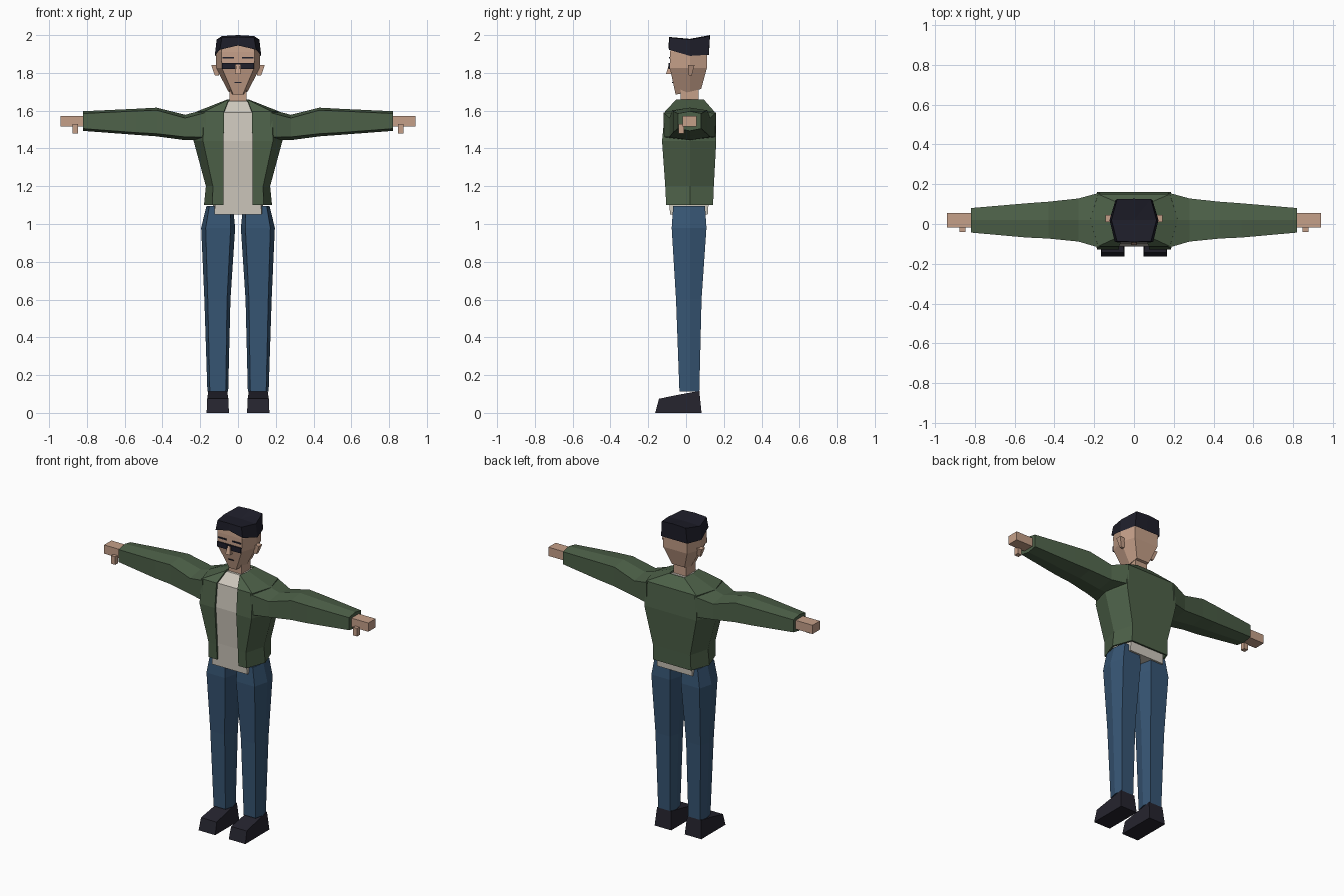
import bpy


def material(name, rgb):
    m = bpy.data.materials.new(name)
    m.diffuse_color = (*rgb, 1)
    return m


SKIN = material("skin", (0.56, 0.35, 0.25))
GREEN = material("jacket_green", (0.075, 0.12, 0.066))
CREAM = material("shirt_cream", (0.62, 0.58, 0.51))
DENIM = material("denim_blue", (0.038, 0.092, 0.175))
HAIR = material("hair_black", (0.013, 0.013, 0.023))
SHOE = material("shoe_black", (0.018, 0.017, 0.027))


def build(name, verts, faces, mat, mirror=False):
    me = bpy.data.meshes.new(name)
    me.from_pydata(verts, [], faces)
    me.materials.append(mat)
    ob = bpy.data.objects.new(name, me)
    bpy.context.collection.objects.link(ob)
    if mirror:
        ob.modifiers.new("mirror", 'MIRROR').merge_threshold = 0.0005
    return ob


def skin_rows(rows, closed):
    """Quads between successive rows of points, counter-clockwise seen from above."""
    n = len(rows[0])
    faces = []
    for k in range(len(rows) - 1):
        for i in range(n if closed else n - 1):
            j = (i + 1) % n
            faces.append((k * n + i, k * n + j, (k + 1) * n + j, (k + 1) * n + i))
    return [p for r in rows for p in r], faces


def hex_loft(name, sections, mat, mirror=False, along_x=False, ridge=0.02):
    """Sections: position, centre, ridge half width, flat half width, front y, back y."""
    rows = []
    for t, c, r, w, y0, y1 in sections:
        ring = [(c - w, y0), (c + w, y0), (c + r, ridge),
                (c + w, y1), (c - w, y1), (c - r, ridge)]
        if along_x:
            rows.append([(t, y, a) for a, y in reversed(ring)][::-1])
        else:
            rows.append([(a, y, t) for a, y in ring])
    v, f = skin_rows(rows, True)
    f += [tuple(range(5, -1, -1)), tuple(range(len(v) - 6, len(v)))]
    if along_x:
        f = [q[::-1] for q in f]
    return build(name, v, f, mat, mirror)


def block(name, x, y, z, mat, mirror=False, top=None):
    """Box from ranges; top optionally gives other x and y ranges for the upper face."""
    rows = []
    for (xx, yy), h in zip(((x, y), top or (x, y)), z):
        rows.append([(xx[0], yy[0], h), (xx[1], yy[0], h),
                     (xx[1], yy[1], h), (xx[0], yy[1], h)])
    v, f = skin_rows(rows, True)
    f += [(3, 2, 1, 0), (4, 5, 6, 7)]
    return build(name, v, f, mat, mirror)


# Jacket body: right half with open front, mirrored and thickened inwards
rows = []
for z, gap, w, r, y0, y1 in [
        (1.10, 0.076, 0.135, 0.18, -0.105, 0.143),
        (1.20, 0.076, 0.133, 0.17, -0.11, 0.147),
        (1.44, 0.076, 0.185, 0.235, -0.127, 0.16),
        (1.595, 0.074, 0.18, 0.22, -0.112, 0.15),
        (1.658, 0.05, 0.052, 0.06, -0.053, 0.095)]:
    rows.append([(gap, y0, z), (w, y0, z), (r, 0.02, z), (w, y1, z), (0, y1, z)])
v, f = skin_rows(rows, False)
jacket = build("jacket_body", v, f, GREEN, True)
s = jacket.modifiers.new("thickness", 'SOLIDIFY')
s.thickness, s.offset = 0.012, -1

# Sleeves
hex_loft("sleeves", [
    (0.17, 1.525, 0.082, 0.065, -0.12, 0.158),
    (0.28, 1.511, 0.067, 0.05, -0.088, 0.128),
    (0.43, 1.540, 0.076, 0.062, -0.073, 0.112),
    (0.54, 1.541, 0.069, 0.057, -0.068, 0.104),
    (0.82, 1.545, 0.052, 0.04, -0.043, 0.08)], GREEN, True, True)

# Shirt
hex_loft("shirt", [
    (1.05, 0, 0.13, 0.125, -0.085, 0.115),
    (1.20, 0, 0.135, 0.115, -0.092, 0.125),
    (1.44, 0, 0.20, 0.16, -0.112, 0.14),
    (1.59, 0, 0.18, 0.14, -0.099, 0.13),
    (1.652, 0, 0.05, 0.045, -0.045, 0.08)], CREAM)

# Hands and thumbs
block("hands", (0.80, 0.94), (-0.018, 0.056), (1.517, 1.573), SKIN, True)
block("thumbs", (0.846, 0.876), (-0.04, -0.01), (1.478, 1.53), SKIN, True)

# Trouser legs
hex_loft("trouser_legs", [
    (0.112, 0.107, 0.055, 0.042, -0.035, 0.07),
    (0.60, 0.109, 0.069, 0.051, -0.053, 0.082),
    (0.98, 0.105, 0.09, 0.066, -0.076, 0.108),
    (1.095, 0.097, 0.07, 0.055, -0.068, 0.1)], DENIM, True)

# Shoes: side profile widened towards the sole
profile = [(-0.163, 0, 0.059), (0.082, 0, 0.059), (0.07, 0.116, 0.05),
           (-0.03, 0.098, 0.052), (-0.143, 0.075, 0.056)]
v = [(0.107 + side * w, y, z) for side in (-1, 1) for y, z, w in profile]
f = [(4, 3, 2, 1, 0), (5, 6, 7, 8, 9)]
f += [(i, (i + 1) % 5, (i + 1) % 5 + 5, i + 5) for i in range(5)]
build("shoes", v, f, SHOE, True)

# Neck and head
block("neck", (-0.045, 0.045), (-0.03, 0.065), (1.63, 1.74), SKIN)
rows = []
for z0, z1, w0, r, w1, y0, y1 in [
        (1.685, 1.715, 0.025, 0.05, 0.045, -0.055, 0.08),
        (1.825, 1.825, 0.085, 0.116, 0.085, -0.085, 0.11),
        (1.91, 1.91, 0.088, 0.118, 0.088, -0.084, 0.113),
        (1.955, 1.955, 0.08, 0.105, 0.08, -0.08, 0.11)]:
    zm = (z0 + z1) / 2
    rows.append([(-w0, y0, z0), (w0, y0, z0), (r, 0.02, zm),
                 (w1, y1, z1), (-w1, y1, z1), (-r, 0.02, zm)])
v, f = skin_rows(rows, True)
f += [(5, 2, 1, 0), (5, 4, 3, 2), tuple(range(18, 24))]
build("head", v, f, SKIN)

# Hair cap with dipped crown
low = [(0, -0.092, 1.945), (0.096, -0.091, 1.923), (0.123, 0.02, 1.89),
       (0.093, 0.121, 1.896), (0, 0.121, 1.896)]
high = [(0, -0.09, 1.99), (0.085, -0.087, 1.987), (0.113, 0.02, 1.976),
        (0.085, 0.125, 1.995), (0, 0.127, 2.0)]
v, f = skin_rows([low, high], False)
v.append((0, 0.02, 1.98))
f += [(5 + i, 6 + i, 10) for i in range(4)]
build("hair", v, f, HAIR, True)

# Ears and nose
block("ears", (0.1, 0.122), (0.015, 0.03), (1.785, 1.842), SKIN, True,
      top=((0.1, 0.142), (0.01, 0.045)))
block("nose", (-0.016, 0.016), (-0.106, -0.07), (1.795, 1.845), SKIN,
      top=((-0.008, 0.008), (-0.09, -0.07)))

# Glasses, eyebrows and mouth as thin plates
block("glasses_lenses", (0.014, 0.084), (-0.093, -0.084), (1.82, 1.845), HAIR, True)
block("glasses_bar", (-0.086, 0.086), (-0.093, -0.084), (1.845, 1.853), HAIR)
block("eyebrows", (0.022, 0.082), (-0.09, -0.082), (1.875, 1.883), HAIR, True)
block("mouth", (-0.018, 0.018), (-0.074, -0.066), (1.747, 1.752), HAIR)
